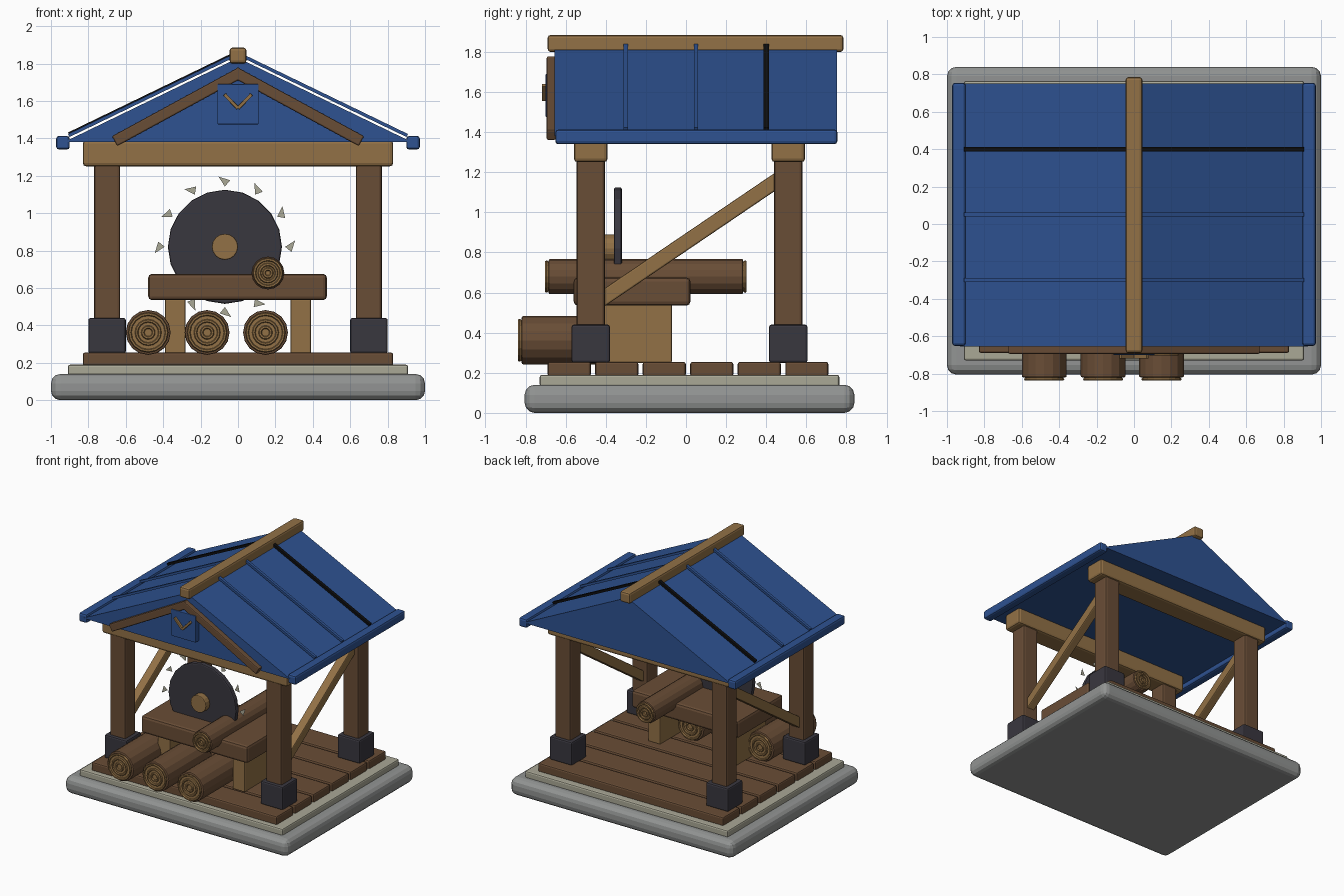
import bpy, bmesh, math
from mathutils import Vector, Matrix

if "Cube" in bpy.data.objects:
    bpy.data.objects.remove(bpy.data.objects["Cube"])


def lin(c):
    c /= 255
    return c / 12.92 if c <= 0.04045 else ((c + 0.055) / 1.055) ** 2.4


def material(name, r, g, b):
    m = bpy.data.materials.new(name)
    m.diffuse_color = (lin(r), lin(g), lin(b), 1)
    m.use_nodes = True
    m.node_tree.nodes["Principled BSDF"].inputs["Base Color"].default_value = m.diffuse_color
    return m


BLUE = material("roof blue", 46, 82, 145)
BROWN = material("dark wood", 105, 77, 54)
WOOD = material("light wood", 146, 113, 70)
IRON = material("dark iron", 57, 55, 63)
STONE = material("grey stone", 146, 148, 147)
TRIM = material("pale stone", 170, 168, 150)
BLACK = material("black", 14, 14, 15)


def finish(bm, name, mat, bevel=0.0, segments=2):
    bmesh.ops.recalc_face_normals(bm, faces=bm.faces)
    me = bpy.data.meshes.new(name)
    bm.to_mesh(me)
    bm.free()
    me.materials.append(mat)
    ob = bpy.data.objects.new(name, me)
    bpy.context.collection.objects.link(ob)
    if bevel:
        mod = ob.modifiers.new("soft edges", "BEVEL")
        mod.width, mod.segments = bevel, segments
        mod.limit_method = "ANGLE"
    return ob


def box(name, mat, x, y, z, bevel=0.015, segments=2):
    """Box between the given (low, high) ranges."""
    bm = bmesh.new()
    bmesh.ops.create_cube(bm, size=1)
    for v in bm.verts:
        v.co = [(r[0] + r[1]) / 2 + c * (r[1] - r[0]) for r, c in zip((x, y, z), v.co)]
    return finish(bm, name, mat, bevel, segments)


def bar(name, mat, a, b, side, width, thick, bevel=0.008):
    """Beam from a to b; width lies along the side axis."""
    a, b, s = Vector(a), Vector(b), Vector(side)
    d = b - a
    n = d.normalized().cross(s)
    bm = bmesh.new()
    bmesh.ops.create_cube(bm, size=1)
    for v in bm.verts:
        v.co = (a + b) / 2 + d * v.co.x + s * width * v.co.y + n * thick * v.co.z
    return finish(bm, name, mat, bevel)


def disc(name, mat, x, z, y0, y1, r, sides, bevel=0.0):
    """Cylinder lying along y."""
    bm = bmesh.new()
    m = Matrix.Translation((x, (y0 + y1) / 2, z)) @ Matrix.Rotation(math.pi / 2, 4, "X")
    bmesh.ops.create_cone(bm, cap_ends=True, segments=sides, radius1=r, radius2=r,
                          depth=y1 - y0, matrix=m)
    return finish(bm, name, mat, bevel)


def ring(name, mat, x, y, z, r, tube):
    """Growth ring: a small torus facing along y."""
    bm = bmesh.new()
    n, k = 16, 6
    vs = [[bm.verts.new((x + (r + tube * math.cos(q)) * math.cos(p), y + tube * math.sin(q),
                         z + (r + tube * math.cos(q)) * math.sin(p)))
           for q in (math.tau * j / k for j in range(k))]
          for p in (math.tau * i / n for i in range(n))]
    for i in range(n):
        for j in range(k):
            a, b = vs[i], vs[(i + 1) % n]
            bm.faces.new((a[j], b[j], b[(j + 1) % k], a[(j + 1) % k]))
    return finish(bm, name, mat)


def log(name, x, z, y0, y1, r):
    disc(name, BROWN, x, z, y0, y1, r, 16, 0.008)
    for y, s in ((y0, -1), (y1, 1)):
        disc(name + "_cut_end", WOOD, x, z, min(y, y + s * .008), max(y, y + s * .008), r * .85, 16)
        for f in (0.82, 0.52, 0.24):
            ring(name + "_growth_ring", WOOD, x, y + s * .01, z, r * f, 0.009)


# Stone base and plank floor
box("stone_base", STONE, (-1, 1), (-.805, .84), (0, .14), .05, 3)
box("base_trim", TRIM, (-.91, .91), (-.73, .765), (.13, .19), .012)
for i in range(6):
    y = -.69 + i * .237
    box("floor_plank", BROWN, (-.83, .83), (y, y + .215), (.18, .255), .012)

# Posts with iron feet, cross beams and side braces
for y in (-.475, .51):
    for s in (-1, 1):
        x = s * .7
        box("post", BROWN, (x - .07, x + .07), (y - .07, y + .07), (.25, 1.27))
        box("post_foot", IRON, (x - .1, x + .1), (y - .096, y + .096), (.25, .44), .012)
    box("cross_beam", WOOD, (-.83, .83), (y - .084, y + .084), (1.25, 1.39), .018)
for s in (-1, 1):
    bar("side_brace", WOOD, (s * .7, -.43, .56), (s * .7, .47, 1.17), (1, 0, 0), .07, .075)

# Solid gable roof
bm = bmesh.new()
ends = [[bm.verts.new((x, y, z)) for x, z in ((-.93, 1.38), (.93, 1.38), (0, 1.83))]
        for y in (-.655, .752)]
for e in ends:
    bm.faces.new(e)
for i in range(3):
    j = (i + 1) % 3
    bm.faces.new((ends[0][i], ends[0][j], ends[1][j], ends[1][i]))
finish(bm, "gable_roof", BLUE)
box("ridge_beam", WOOD, (-.045, .045), (-.69, .785), (1.80, 1.885), .015)

for s in (-1, 1):
    box("eave_rail", BLUE, tuple(sorted((s * .9, s * .972))), (-.652, .755), (1.34, 1.413), .015)
    # Roof seams and dark strip
    for y, mat, w, lift in ((-.3, BLUE, .022, 0), (.05, BLUE, .022, 0),
                            (.4, BLACK, .026, .008 if s < 0 else 0)):
        bar("roof_seam", mat, (s * .02, y, 1.843 + lift), (s * .905, y, 1.415 + lift),
            (0, 1, 0), w, .018, 0)
    # Gable rafters and chevron
    bar("gable_rafter", BROWN, (s * -.02, -.672, 1.755), (s * .66, -.672, 1.385),
        (0, 1, 0), .045, .06)
    bar("chevron_bar", WOOD, (0, -.708, 1.56), (s * .072, -.708, 1.635), (0, 1, 0), .022, .018, .003)
box("gable_plaque", BLUE, (-.11, .11), (-.7, -.65), (1.475, 1.69), .004)

# Saw table
box("saw_table_top", BROWN, (-.48, .475), (-.56, .022), (.535, .675), .02)
for s in (-1, 1):
    box("saw_table_leg", WOOD, tuple(sorted((s * .28, s * .39))), (-.47, -.07), (.25, .54), .008)

# Saw blade with hub and a ring of flat teeth
cx, cy, cz = -.07, -.34, .82
disc("saw_blade", IRON, cx, cz, cy - .02, cy + .02, .305, 20, .01)
disc("saw_hub", WOOD, cx, cz, -.41, -.35, .07, 16, .006)
bm = bmesh.new()
for i in range(12):
    a = math.tau * i / 12
    out = Vector((math.cos(a), 0, math.sin(a)))
    tan = Vector((-math.sin(a), 0, math.cos(a)))
    bm.faces.new([bm.verts.new(Vector((cx, cy, cz)) + out * r + tan * t)
                  for r, t in ((.322, 0), (.375, .034), (.356, -.028))])
finish(bm, "saw_teeth", TRIM)

# Logs: one on the table, three stacked in front
log("table_log", .16, .68, -.685, .285, .088)
for x in (-.48, -.165, .147):
    log("floor_log", x, .362, -.82, -.27, .12)
